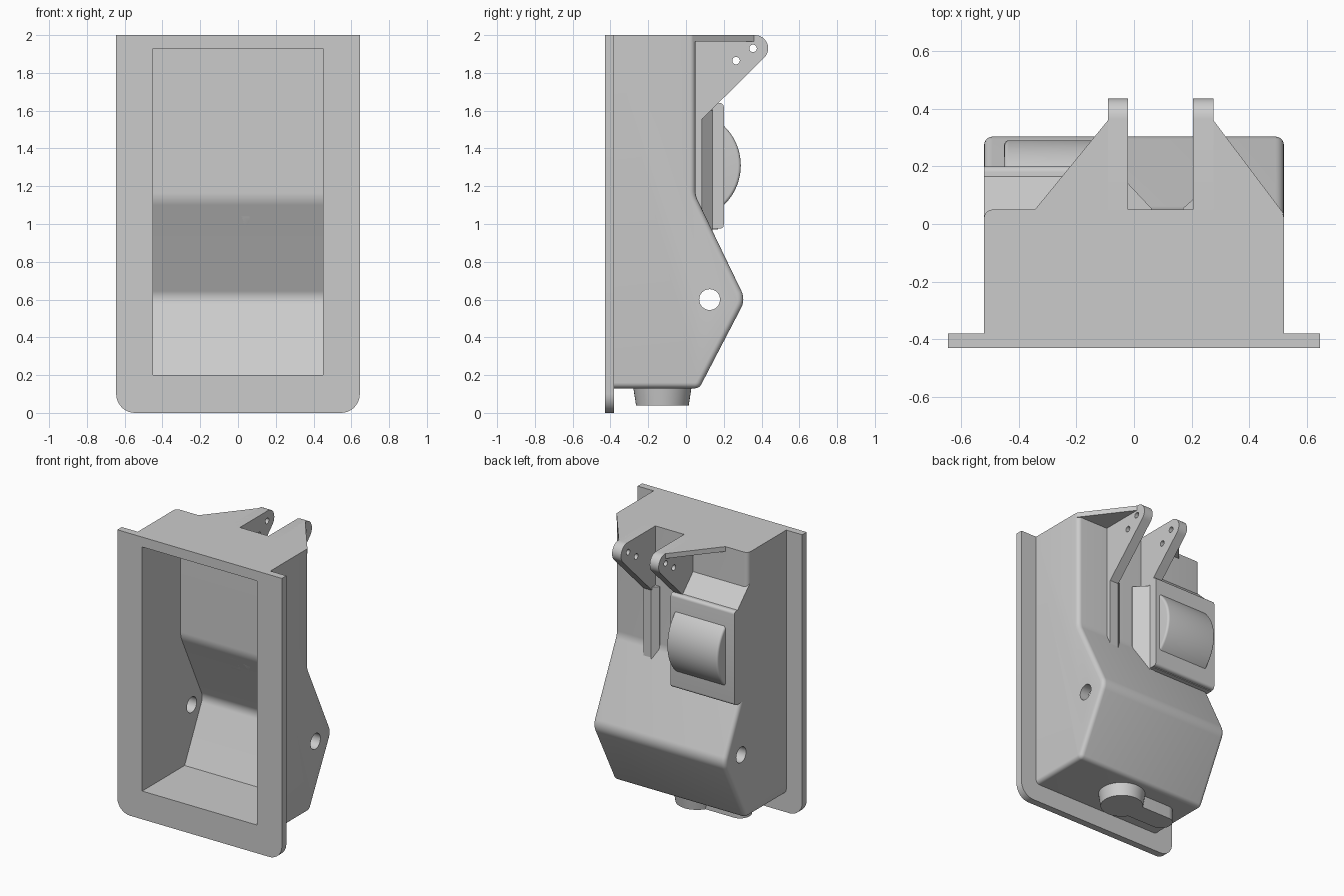
import bpy, bmesh, math
from mathutils import Vector

if "Cube" in bpy.data.objects:
    bpy.data.objects.remove(bpy.data.objects["Cube"])

grey = bpy.data.materials.new("plain grey")
grey.use_nodes = True
COLOUR = (0.6, 0.6, 0.6, 1)
grey.diffuse_color = COLOUR
grey.node_tree.nodes["Principled BSDF"].inputs["Base Color"].default_value = COLOUR


def rounded(points, steps=10):
    """Turn (a, b, radius) corners into a filleted outline."""
    out, n = [], len(points)
    for i, (a, b, *r) in enumerate(points):
        p = Vector((a, b))
        if not r:
            out.append(p)
            continue
        u = (Vector(points[i - 1][:2]) - p).normalized()
        v = (Vector(points[(i + 1) % n][:2]) - p).normalized()
        half = u.angle(v) / 2
        centre = p + (u + v).normalized() * r[0] / math.sin(half)
        start = p + u * r[0] / math.tan(half) - centre
        end = p + v * r[0] / math.tan(half) - centre
        turn = start.angle(end)
        for k in range(steps + 1):
            t = k / steps
            w = (start * math.sin((1 - t) * turn) + end * math.sin(t * turn)) / math.sin(turn)
            out.append(centre + w)
    return out


def circle(a, b, r, n=32):
    return [Vector((a + r * math.cos(math.tau * k / n), b + r * math.sin(math.tau * k / n)))
            for k in range(n)]


def prism(name, outline, axis, lo, hi, bevel=0, choose=None):
    """Extrude an outline along an axis; optionally bevel the chosen edges."""
    def place(p, h):
        return {"x": (h, p[0], p[1]), "y": (p[0], h, p[1]), "z": (p[0], p[1], h)}[axis]
    bm = bmesh.new()
    a = [bm.verts.new(place(p, lo)) for p in outline]
    b = [bm.verts.new(place(p, hi)) for p in outline]
    bm.faces.new(a)
    bm.faces.new(b)
    for i in range(len(a)):
        j = (i + 1) % len(a)
        bm.faces.new((a[i], a[j], b[j], b[i]))
    bmesh.ops.recalc_face_normals(bm, faces=bm.faces)
    if bevel:
        edges = [e for e in bm.edges if choose(e.verts[0].co, e.verts[1].co)]
        bmesh.ops.bevel(bm, geom=edges, offset=bevel, segments=5, profile=0.5,
                        affect='EDGES', clamp_overlap=True)
    mesh = bpy.data.meshes.new(name)
    bm.to_mesh(mesh)
    bm.free()
    mesh.materials.append(grey)
    obj = bpy.data.objects.new(name, mesh)
    bpy.context.collection.objects.link(obj)
    return obj


def cut(obj, *cutters):
    bpy.context.view_layer.objects.active = obj
    for c in cutters:
        mod = obj.modifiers.new("cut", 'BOOLEAN')
        mod.operation, mod.solver, mod.object = 'DIFFERENCE', 'EXACT', c
        bpy.ops.object.modifier_apply(modifier=mod.name)


# Cutters: front pocket, side pivot hole, bracket pin holes
pocket = prism("pocket_cutter", rounded([(-0.6, 0.2), (0.045, 0.2), (0.25, 0.61, 0.08),
               (0, 1.13, 0.15), (0, 1.93), (-0.6, 1.93)]), "x", -0.45, 0.45)
pivot = prism("pivot_cutter", circle(0.125, 0.6, 0.055), "x", -1, 1)
pins = [prism("pin_cutter", circle(y, z, 0.02, 20), "x", -1, 1)
        for y, z in ((0.355, 1.93), (0.265, 1.865))]

# Front flange
flange = prism("front_flange", rounded([(-0.645, 0, 0.1), (0.645, 0, 0.1), (0.645, 2),
               (-0.645, 2)]), "y", -0.43, -0.38)
cut(flange, pocket)

# Housing with rounded side edges
housing = prism("housing", rounded([(-0.39, 0.13), (0.07, 0.13, 0.04), (0.315, 0.6, 0.1),
                (0.05, 1.15, 0.12), (0.05, 2), (-0.39, 2)]), "x", -0.52, 0.52, 0.03,
                lambda p, q: abs(p.x - q.x) < 1e-4 and not (p.y < -0.38 and q.y < -0.38)
                and not (p.z > 1.99 and q.z > 1.99))
cut(housing, pocket, pivot)
parts = [flange, housing]

# Two rear bracket arms, each a fin running down into a rib
for name, x in (("left_arm", 0.205), ("right_arm", -0.09)):
    arm = prism(name, rounded([(0.02, 1.06), (0.085, 1.06), (0.085, 1.555),
                (0.53, 2, 0.07), (0.02, 2)]), "x", x, x + 0.07)
    # rounded tip: trim the pointed corner with an arc around the upper pin
    tip = [(0.02, 1.06), (0.085, 1.06), (0.085, 1.555)]
    tip += [(0.365 + 0.07 * math.cos(t), 1.93 + 0.07 * math.sin(t))
            for t in (math.radians(-45 + 135 * k / 12) for k in range(13))]
    bpy.data.objects.remove(arm)
    arm = prism(name, tip + [(0.02, 2)], "x", x, x + 0.07)
    cut(arm, pocket, *pins)
    parts.append(arm)

# Gusset plates bracing the arms at the top
for name, pts in (("left_gusset", [(0.25, 0.03), (0.52, 0.035), (0.275, 0.36), (0.25, 0.36)]),
                  ("right_gusset", [(-0.06, 0.03), (-0.36, 0.03), (-0.09, 0.36), (-0.06, 0.36)])):
    parts.append(prism(name, pts, "z", 1.965, 2))

# Latch block with sloping roof, side wedge and small corner rib
block = prism("latch_block", [(0.02, 0.97), (0.17, 0.97), (0.17, 1.635), (0.02, 1.785)],
              "x", -0.52, -0.03)
wedge = prism("latch_wedge", [(-0.06, 0.02), (0.06, 0.02), (0.06, 0.055), (-0.02, 0.14),
              (-0.06, 0.14)], "z", 0.94, 1.6)
corner = prism("corner_rib", [(0.17, 0.03), (0.21, 0.03), (0.21, 0.09), (0.17, 0.055)],
               "z", 1.07, 1.58)
for obj in (block, wedge, corner):
    cut(obj, pocket)
    parts.append(obj)

# Latch pad with softened edges and a bulging grip
parts.append(prism("latch_pad", [(0.14, 0.975), (0.2, 0.975), (0.2, 1.64), (0.14, 1.64)],
             "x", -0.52, -0.02, 0.02,
             lambda p, q: p.y > 0.19 and q.y > 0.19 and abs(p.x - q.x) > 0.1))
arc = [(0.29 * math.cos(t), 1.31 + 0.29 * math.sin(t))
       for t in (math.radians(-48 + 96 * k / 32) for k in range(33))]
parts.append(prism("latch_grip", arc, "x", -0.45, -0.05, 0.02,
             lambda p, q: abs(p.x - q.x) < 1e-4 and abs(p.z - q.z) < 0.2))

# Tapered plug and tongue under the housing
plug = prism("bottom_plug", circle(0, 0, 0.155, 48), "z", 0.04, 0.14)
for v in plug.data.vertices:
    if v.co.z < 0.1:
        v.co.x *= 0.9
        v.co.y *= 0.9
plug.location.y = -0.125
tongue = prism("bottom_tongue", rounded([(0, -0.2), (0, -0.05), (-0.41, -0.05, 0.07),
               (-0.41, -0.2, 0.07)]), "z", 0.04, 0.14)
parts += [plug, tongue]

# Remove the helpers, then smooth the rounded surfaces
for c in [pocket, pivot] + pins:
    bpy.data.objects.remove(c)
bpy.ops.object.select_all(action='DESELECT')
for obj in parts:
    obj.select_set(True)
bpy.context.view_layer.objects.active = housing
bpy.ops.object.shade_smooth_by_angle(angle=math.radians(30))
